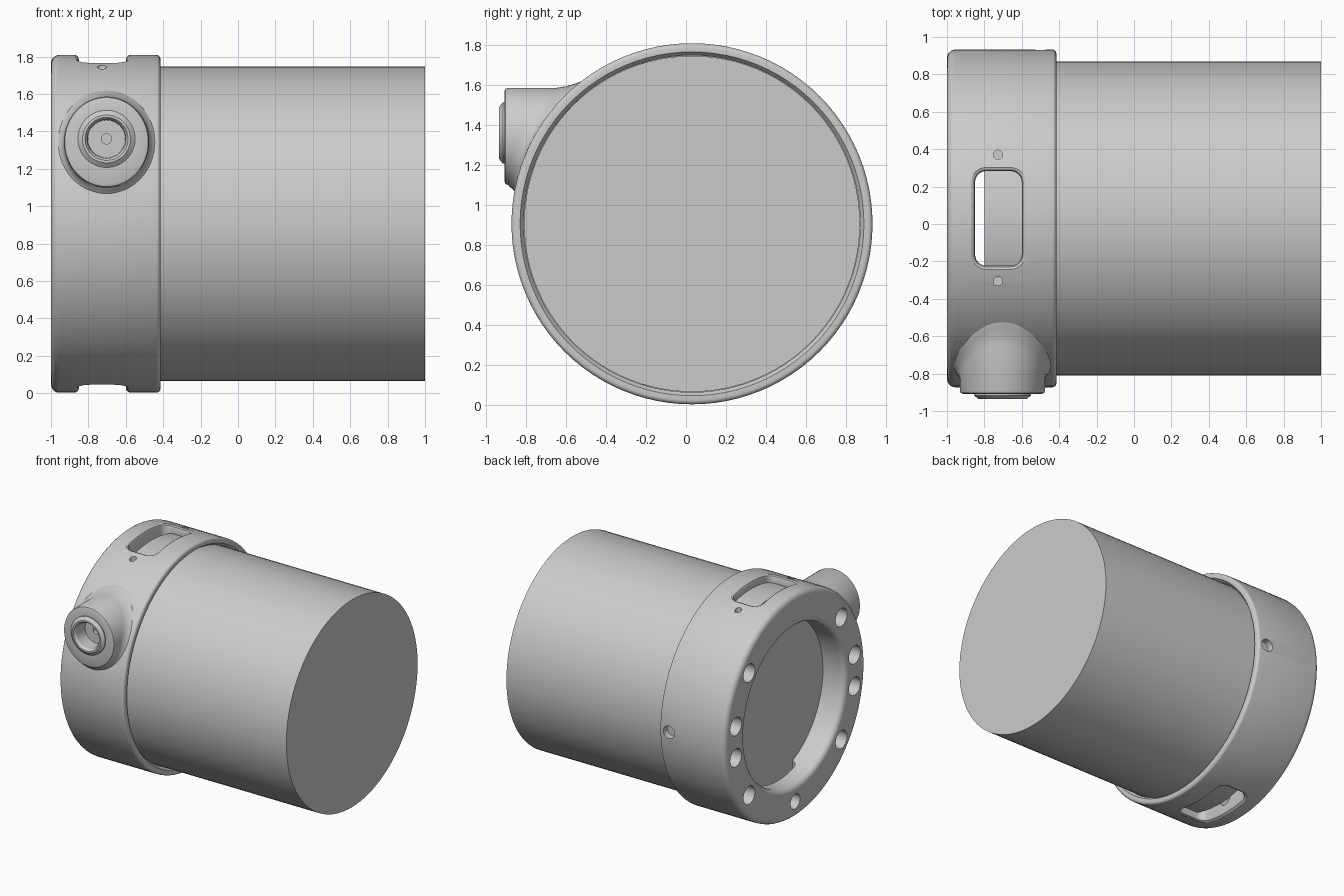
import bpy, bmesh, math
from mathutils import Vector

cube = bpy.data.objects.get("Cube")
if cube:
    bpy.data.objects.remove(cube)

CY, CZ = 0.03, 0.906      # main axis, running along x
R_COLLAR, R_DRUM = 0.903, 0.84
R_BORE = 0.64

grey = bpy.data.materials.new("plain_grey")
grey.use_nodes = True
colour = (0.6, 0.6, 0.6, 1)
grey.diffuse_color = colour
grey.node_tree.nodes["Principled BSDF"].inputs["Base Color"].default_value = colour


def loft(name, rings, closed=False):
    """Skin equal-length rings of points; cap the ends unless closed."""
    bm = bmesh.new()
    loops = [[bm.verts.new(p) for p in ring] for ring in rings]
    n = len(loops[0])
    pairs = list(zip(loops, loops[1:]))
    if closed:
        pairs.append((loops[-1], loops[0]))
    else:
        bm.faces.new(loops[0])
        bm.faces.new(loops[-1])
    for a, b in pairs:
        for i in range(n):
            j = (i + 1) % n
            bm.faces.new((a[i], a[j], b[j], b[i]))
    bmesh.ops.recalc_face_normals(bm, faces=bm.faces)
    mesh = bpy.data.meshes.new(name)
    bm.to_mesh(mesh)
    bm.free()
    obj = bpy.data.objects.new(name, mesh)
    bpy.context.collection.objects.link(obj)
    mesh.materials.append(grey)
    return obj


def circle(n):
    return [(math.cos(2 * math.pi * i / n), math.sin(2 * math.pi * i / n)) for i in range(n)]


def lathe(name, profile, closed=False, n=96):
    """Spin (x, radius) points about the main axis."""
    return loft(name, [[(x, CY + r * c, CZ + r * s) for c, s in circle(n)]
                       for x, r in profile], closed)


def fillet(cx, cr, rad, start, steps=5):
    """Quarter arc in the (x, radius) plane, turning clockwise from start."""
    return [(cx + rad * math.cos(math.radians(start - 90 * i / steps)),
             cr + rad * math.sin(math.radians(start - 90 * i / steps)))
            for i in range(steps + 1)]


def rod(start, end, r, n=32):
    """Straight round cutter between two points."""
    a, b = Vector(start), Vector(end)
    q = (b - a).to_track_quat('Z', 'Y')
    return loft("cutter", [[p + q @ Vector((r * c, r * s, 0)) for c, s in circle(n)]
                           for p in (a, b)])


def cut(target, cutter):
    mod = target.modifiers.new("cut", 'BOOLEAN')
    mod.operation, mod.solver, mod.object = 'DIFFERENCE', 'EXACT', cutter
    bpy.context.view_layer.objects.active = target
    bpy.ops.object.modifier_apply(modifier=mod.name)
    bpy.data.objects.remove(cutter)


def smooth(obj):
    bpy.ops.object.select_all(action='DESELECT')
    obj.select_set(True)
    bpy.context.view_layer.objects.active = obj
    bpy.ops.object.shade_smooth_by_angle(angle=math.radians(32))


def slot_outline(grow):
    """Rounded rectangle in x and y, with the long sides subdivided."""
    hx, hy, rad = 0.125 + grow, 0.253 + grow, 0.06 + grow
    corners = []
    for k, (sx, sy) in enumerate(((1, 1), (-1, 1), (-1, -1), (1, -1))):
        for i in range(7):
            a = math.radians(90 * k + 15 * i)
            corners.append((sx * (hx - rad) + rad * math.cos(a),
                            sy * (hy - rad) + rad * math.sin(a)))
    pts = []
    for i, p in enumerate(corners):
        q = corners[(i + 1) % len(corners)]
        steps = 8 if i % 7 == 6 else 1
        pts += [(p[0] + (q[0] - p[0]) * t / steps, p[1] + (q[1] - p[1]) * t / steps)
                for t in range(steps)]
    return pts


def slot_cutter(sign):
    """Window cutter whose mouth flares where it meets the curved collar."""
    def ring(grow, radius=None, flat=None):
        return [(-0.725 + x, CY + y, CZ + sign * (flat or math.sqrt(radius ** 2 - y * y)))
                for x, y in slot_outline(grow)]
    return loft("cutter", [ring(0, flat=0.5), ring(0, radius=R_COLLAR - 0.025),
                           ring(0.006, radius=R_COLLAR - 0.009),
                           ring(0.025, radius=R_COLLAR + 0.003), ring(0.025, flat=1.0)])


# Main drum
smooth(lathe("drum", [(-0.8, R_DRUM), (1.0, R_DRUM)]))

# Collar: rounded outer edges, thick end lip, wide bore over the drum
profile = fillet(-0.955, R_COLLAR - 0.045, 0.045, 180)
profile += fillet(-0.437, R_COLLAR - 0.022, 0.022, 90)
profile += [(-0.415, 0.86), (-0.44, R_DRUM + 0.002), (-0.8, R_DRUM + 0.002), (-0.8, R_BORE)]
profile += fillet(-0.955, R_BORE + 0.045, 0.045, 270)
collar = lathe("collar", profile, closed=True)

# Windows above and below
for sign in (1, -1):
    cut(collar, slot_cutter(sign))

# Bolt holes in the end face, and a smaller one at the bottom
bolts = [(side + a, 0.073) for side in (0, 180) for a in (-40, -9.5, 9.5, 40)]
for angle, r in bolts + [(-90, 0.06)]:
    y = CY + 0.77 * math.cos(math.radians(angle))
    z = CZ + 0.77 * math.sin(math.radians(angle))
    cut(collar, rod((-1.1, y, z), (-0.82, y, z), r))

# Pin holes beside the top window, and a screw hole at the back
for y in (-0.305, 0.37):
    cut(collar, rod((-0.727, y, CZ + 0.78), (-0.727, y, CZ + 1.0), 0.025))
cut(collar, rod((-0.5, CY + 0.85, CZ), (-0.5, CY + 1.0, CZ), 0.05))
smooth(collar)

# Side port: flared base following the collar, flat face, hollow nozzle
BX, BZ, FACE = -0.703, 1.343, -0.908


def base_ring(scale, radius):
    ring = []
    for c, s in circle(64):
        z = BZ + 0.243 * scale * s
        y = CY - math.sqrt(radius ** 2 - (z - CZ) ** 2)
        ring.append((BX + 0.228 * scale * c, max(y, FACE + 0.02), z))
    return ring


def face_ring(y, rx, rz=None, z=1.36):
    return [(BX + rx * c, y, z + (rz or rx) * s) for c, s in circle(64)]


port = loft("side_port", [
    base_ring(1.18, 0.86), base_ring(1.17, 0.895), base_ring(1.09, 0.912),
    base_ring(1.03, 0.933), base_ring(1.0, 0.96),
    face_ring(FACE + 0.018, 0.228, 0.243, BZ),
    face_ring(FACE + 0.005, 0.223, 0.238, BZ),
    face_ring(FACE, 0.21, 0.225, BZ),
    face_ring(FACE, 0.153), face_ring(FACE - 0.008, 0.153),
    face_ring(FACE - 0.028, 0.128), face_ring(FACE - 0.028, 0.115),
    face_ring(FACE - 0.01, 0.103), face_ring(-0.81, 0.1),
    face_ring(-0.81, 0.027), face_ring(-0.78, 0.027)])
smooth(port)
